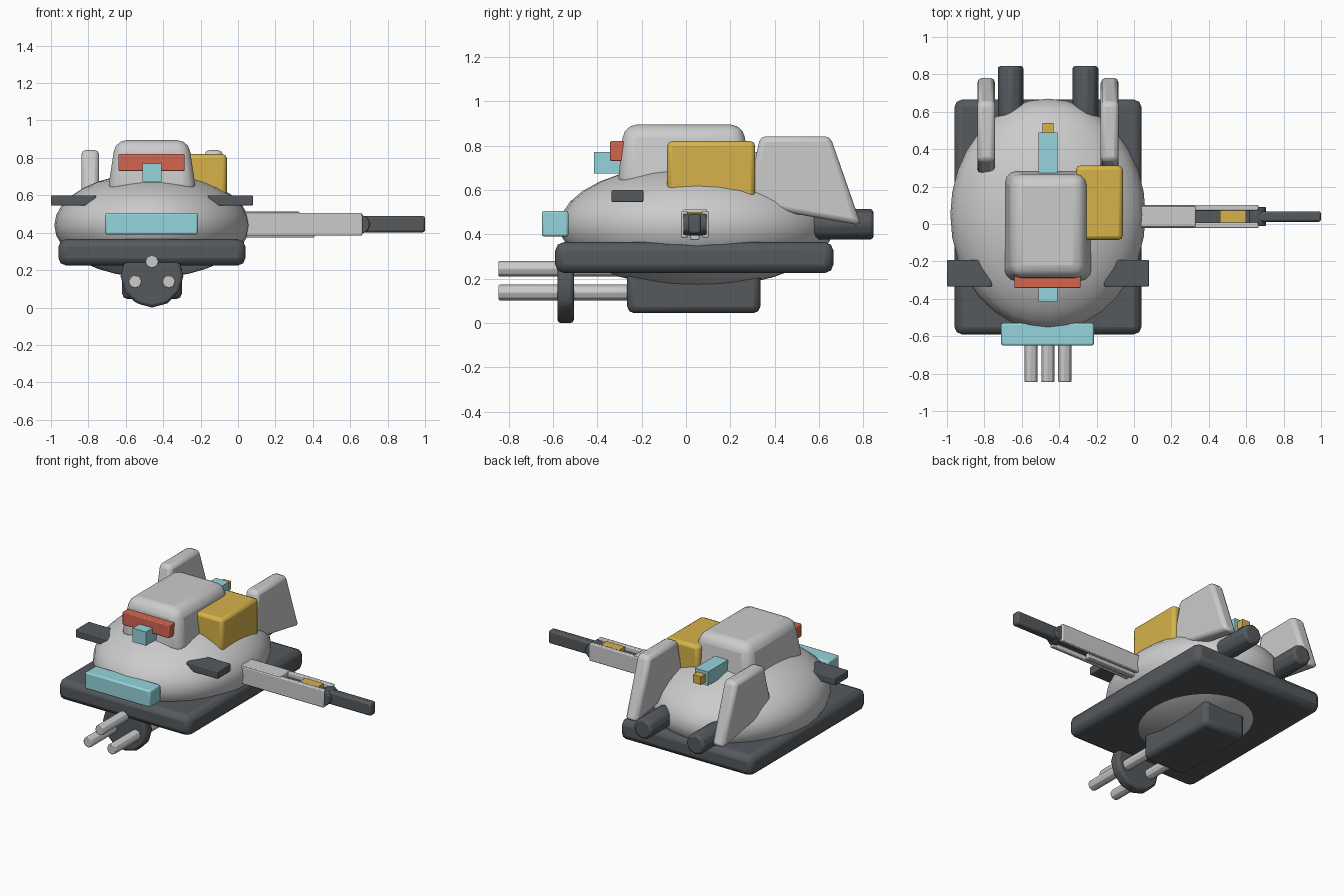
import bpy, bmesh, math
from mathutils import Matrix

if "Cube" in bpy.data.objects:
    bpy.data.objects.remove(bpy.data.objects["Cube"])

CX = -0.46  # centre line of the hull


def material(name, rgb):
    m = bpy.data.materials.new(name)
    m.diffuse_color = (*rgb, 1)
    m.use_nodes = True
    m.node_tree.nodes["Principled BSDF"].inputs["Base Color"].default_value = m.diffuse_color
    return m


DARK = material("dark_grey", (0.09, 0.10, 0.11))
CYAN = material("cyan", (0.30, 0.66, 0.72))
YELLOW = material("yellow", (0.68, 0.45, 0.07))
RED = material("red", (0.66, 0.13, 0.08))


def finish(name, bm, mat=None, bevel=0, segments=2):
    bmesh.ops.recalc_face_normals(bm, faces=bm.faces[:])
    me = bpy.data.meshes.new(name)
    bm.to_mesh(me)
    bm.free()
    ob = bpy.data.objects.new(name, me)
    bpy.context.collection.objects.link(ob)
    if mat:
        me.materials.append(mat)
    if bevel:
        b = ob.modifiers.new("bevel", 'BEVEL')
        b.width, b.segments = bevel, segments
        b.limit_method, b.angle_limit = 'ANGLE', math.radians(30)
    bpy.ops.object.select_all(action='DESELECT')
    ob.select_set(True)
    bpy.context.view_layer.objects.active = ob
    bpy.ops.object.shade_smooth_by_angle(angle=math.radians(40))
    return ob


def box(name, x, y, z, mat=None, bevel=0, segments=2, taper=(0, 0)):
    """Box from ranges; taper pulls the top edges inward."""
    bm = bmesh.new()
    bmesh.ops.create_cube(bm, size=1)
    for v in bm.verts:
        top = v.co.z > 0
        sx, sy = v.co.x * 2, v.co.y * 2
        v.co = (x[sx > 0] - sx * taper[0] * top,
                y[sy > 0] - sy * taper[1] * top, z[top])
    return finish(name, bm, mat, bevel, segments)


def tube(name, x, z, y, radius, sides, mat=None, bevel=0):
    """Cylinder along y."""
    bm = bmesh.new()
    place = Matrix.Translation((x, sum(y) / 2, z)) @ Matrix.Rotation(math.pi / 2, 4, 'X')
    bmesh.ops.create_cone(bm, cap_ends=True, segments=sides, radius1=radius,
                          radius2=radius, depth=y[1] - y[0], matrix=place)
    return finish(name, bm, mat, bevel)


def extrude_x(name, profile, x, mat=None, bevel=0):
    """Side profile (y, z) extruded between two x values."""
    bm = bmesh.new()
    f = bm.faces.new([bm.verts.new((x[0], y, z)) for y, z in profile])
    r = bmesh.ops.extrude_face_region(bm, geom=[f])
    for v in r["geom"]:
        if isinstance(v, bmesh.types.BMVert):
            v.co.x = x[1]
    return finish(name, bm, mat, bevel)


# hull ellipsoid and skirt plate
bm = bmesh.new()
bmesh.ops.create_uvsphere(bm, u_segments=32, v_segments=16, radius=1,
    matrix=Matrix.Translation((CX, 0.05, 0.44)) @ Matrix.Diagonal((0.522, 0.62, 0.28, 1)))
finish("hull", bm)
box("skirt_plate", (-0.96, 0.04), (-0.59, 0.665), (0.225, 0.365), DARK, 0.04)

# cabin, visor, scope, front lamp, side crate
box("cabin", (-0.70, -0.22), (-0.31, 0.29), (0.60, 0.895), None, 0.06, 3, (0.045, 0.03))
box("visor", (-0.64, -0.285), (-0.342, -0.28), (0.73, 0.82), RED, 0.006)
box("scope", (CX - 0.05, CX + 0.05), (-0.415, 0.49), (0.675, 0.77), CYAN)
box("scope_tip", (CX - 0.03, CX + 0.03), (0.47, 0.54), (0.695, 0.75), YELLOW)
box("front_lamp", (-0.71, -0.215), (-0.65, -0.53), (0.39, 0.505), CYAN, 0.01)
box("side_crate", (-0.31, -0.06), (-0.085, 0.312), (0.56, 0.82), YELLOW, 0.022)

# mirrored fins, exhausts and side pads
for side, s in (("left", -1), ("right", 1)):
    fin = [(0.335, 0.842), (0.65, 0.842), (0.79, 0.44), (0.25, 0.535), (0.31, 0.73)]
    extrude_x(side + "_fin", fin, sorted((CX + s * 0.282, CX + s * 0.378)), None, 0.025)
    tube(side + "_exhaust", CX + s * 0.2, 0.445, (0.45, 0.845), 0.072, 8, DARK, 0.016)
    box(side + "_pad", sorted((CX + s * 0.3, CX + s * 0.54)), (-0.335, -0.192),
        (0.545, 0.60), DARK, 0.006)

# belly gun: housing, barrel ring and three barrels
box("belly_housing", (-0.62, -0.30), (-0.265, 0.335), (0.045, 0.25), DARK, 0.03)
tube("barrel_ring", CX, 0.168, (-0.58, -0.505), 0.168, 12, DARK, 0.016)
for i, (x, z) in enumerate(((0, 0.245), (-0.09, 0.138), (0.09, 0.138))):
    tube(f"belly_barrel_{i + 1}", CX + x, z, (-0.845, -0.2), 0.036, 8, None, 0.005)

# side arm: cover, two rails, core and ammunition insert
AY = 0.04
box("arm_cover", (-0.05, 0.33), (AY - 0.055, AY + 0.055), (0.42, 0.512), None, 0.006)
for side, s in (("front", -1), ("rear", 1)):
    box(side + "_arm_rail", (-0.05, 0.665), sorted((AY + s * 0.032, AY + s * 0.062)),
        (0.385, 0.505), None, 0.006)
box("arm_under_strip", (-0.05, 0.41), (AY - 0.02, AY + 0.02), (0.375, 0.44), None, 0.005)
box("arm_core", (0.2, 0.66), (AY - 0.033, AY + 0.033), (0.41, 0.475), DARK)
box("arm_insert", (0.46, 0.60), (AY - 0.033, AY + 0.033), (0.44, 0.50), YELLOW)

# arm pivot and outer barrel
tube("arm_pivot", 0.655, 0.445, (AY - 0.052, AY + 0.052), 0.05, 12, DARK, 0.005)
box("arm_barrel", (0.66, 1.0), (AY - 0.028, AY + 0.028), (0.402, 0.49), DARK, 0.012)
# lowest edge of the ring rests on z = 0
